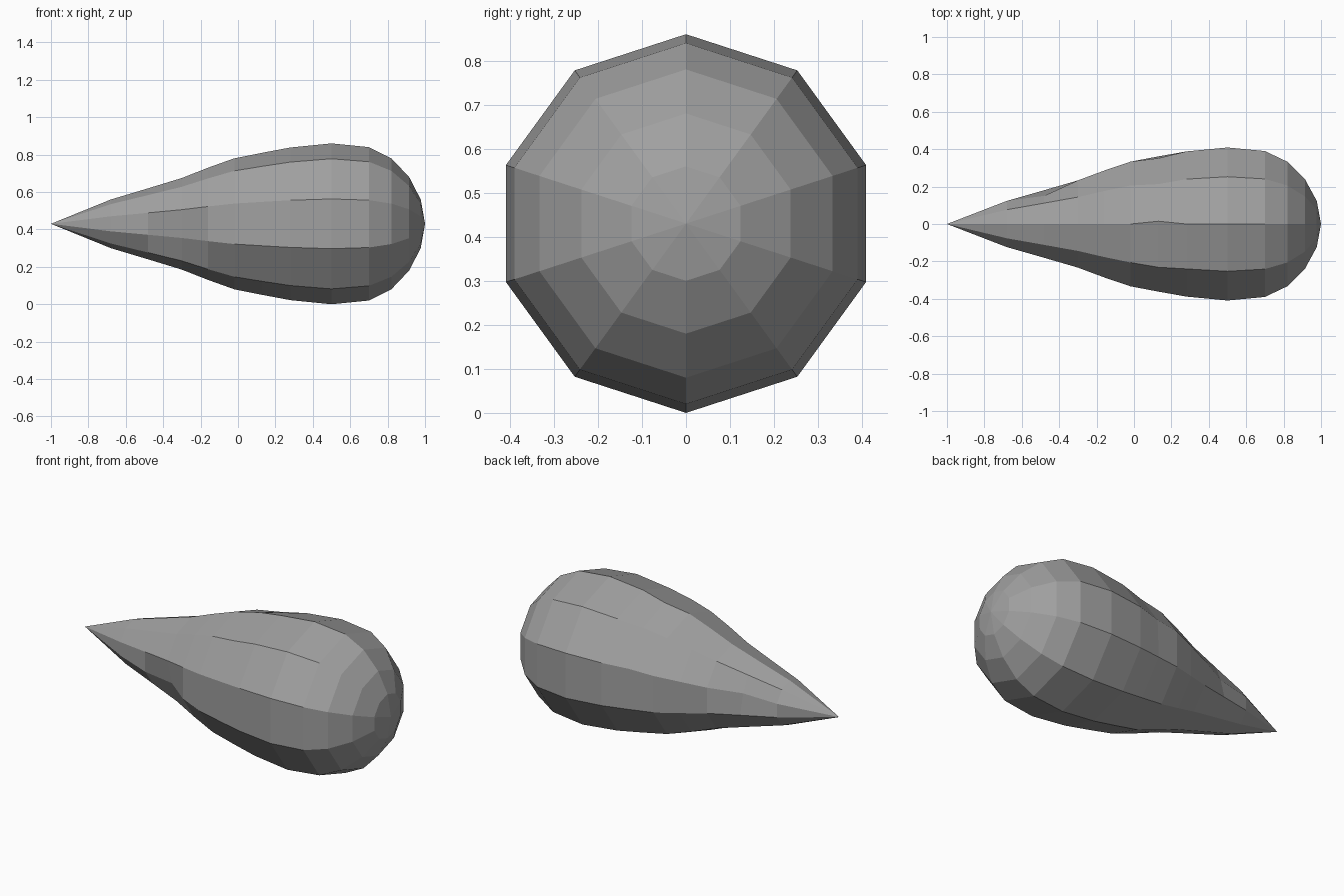
import bpy
import bmesh
from math import cos, sin, pi

cube = bpy.data.objects.get("Cube")
if cube:
    bpy.data.objects.remove(cube)

SIDES = 10
AXIS_Z = 0.43

# Teardrop profile: (x, radius) from the thin tail to the round nose
profile = [(-0.68, 0.13), (-0.48, 0.19), (-0.3, 0.245), (-0.16, 0.3),
           (-0.02, 0.35), (0.13, 0.38), (0.28, 0.408), (0.5, 0.43),
           (0.7, 0.41), (0.82, 0.35), (0.915, 0.25), (0.977, 0.13)]

# Slight sideways hand-shaped dents: (ring, column) -> y shift
dents = {(1, 1): -0.03, (2, 7): 0.045, (5, 0): 0.015,
         (5, 1): -0.01, (5, 2): -0.01, (5, 9): -0.008}

# Grey stone material
grey = bpy.data.materials.new("grey")
grey.use_nodes = True
color = (0.35, 0.35, 0.35, 1)
grey.diffuse_color = color
grey.node_tree.nodes["Principled BSDF"].inputs["Base Color"].default_value = color

# Rings of the body; column 0 is the top ridge, columns run towards +y
bm = bmesh.new()
rings = []
for i, (x, r) in enumerate(profile):
    ring = []
    for k in range(SIDES):
        a = 2 * pi * k / SIDES
        # The upper +y side column carries the tail dent
        key = (i, 2) if (i, k) == (1, 2) else (i, k)
        shift = dents.get((1, 1), 0) if key == (1, 2) else dents.get(key, 0)
        if (i, k) == (1, 1):
            shift = 0
        ring.append(bm.verts.new((x, r * sin(a) + shift, AXIS_Z + r * cos(a))))
    rings.append(ring)

# Side facets
for lower, upper in zip(rings, rings[1:]):
    for k in range(SIDES):
        n = (k + 1) % SIDES
        bm.faces.new((lower[k], lower[n], upper[n], upper[k]))

# Pointed tail and nose fans
tail = bm.verts.new((-1, 0, AXIS_Z))
nose = bm.verts.new((1, 0, AXIS_Z))
for k in range(SIDES):
    n = (k + 1) % SIDES
    bm.faces.new((tail, rings[0][n], rings[0][k]))
    bm.faces.new((nose, rings[-1][k], rings[-1][n]))
bmesh.ops.recalc_face_normals(bm, faces=bm.faces)

mesh = bpy.data.meshes.new("teardrop_body")
bm.to_mesh(mesh)
bm.free()
mesh.materials.append(grey)
body = bpy.data.objects.new("teardrop_body", mesh)
bpy.context.collection.objects.link(body)
